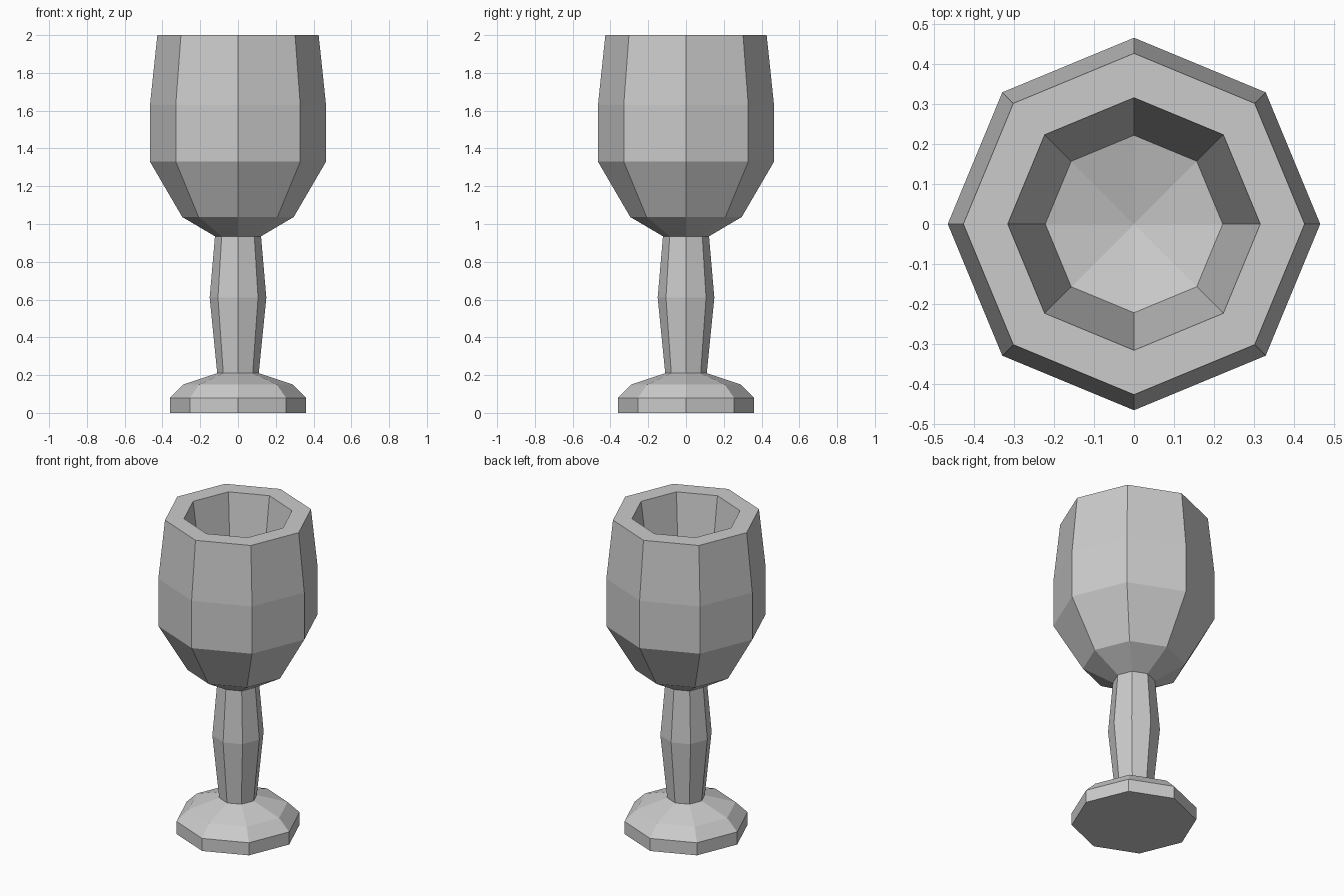
import bpy
import bmesh
from math import cos, sin, tau

SIDES = 8

cube = bpy.data.objects.get("Cube")
if cube:
    bpy.data.objects.remove(cube, do_unlink=True)

metal = bpy.data.materials.new("plain_grey")
metal.use_nodes = True
grey = (0.6, 0.6, 0.6, 1)
metal.diffuse_color = grey
metal.node_tree.nodes["Principled BSDF"].inputs["Base Color"].default_value = grey


def lathe(name, profile):
    """Turn (radius, height) points into a faceted octagonal solid."""
    bm = bmesh.new()
    rings = []
    for r, z in profile:
        if r == 0:
            rings.append([bm.verts.new((0, 0, z))] * SIDES)
        else:
            rings.append([bm.verts.new((r * cos(tau * i / SIDES), r * sin(tau * i / SIDES), z))
                          for i in range(SIDES)])
    for low, high in zip(rings, rings[1:]):
        for i in range(SIDES):
            j = (i + 1) % SIDES
            corners = [low[i], low[j], high[j], high[i]]
            bm.faces.new(list(dict.fromkeys(corners)))
    # Close the underside where the profile starts away from the axis
    if profile[0][0] > 0:
        bm.faces.new(rings[0][::-1])
    if profile[-1][0] > 0:
        bm.faces.new(rings[-1])
    mesh = bpy.data.meshes.new(name)
    bm.to_mesh(mesh)
    bm.free()
    mesh.materials.append(metal)
    obj = bpy.data.objects.new(name, mesh)
    bpy.context.collection.objects.link(obj)
    return obj


# Stepped foot
lathe("foot", [(0.36, 0), (0.36, 0.08), (0.29, 0.15), (0.11, 0.21)])

# Stem, thickest in the middle
lathe("stem", [(0.11, 0.21), (0.15, 0.61), (0.122, 0.935)])

# Cup: outer wall, flat rim, tapering inner wall and shallow dished floor
lathe("cup", [(0.122, 0.935), (0.295, 1.037), (0.466, 1.33), (0.466, 1.63),
              (0.427, 2), (0.316, 2), (0.222, 1.33), (0, 1.27)])
